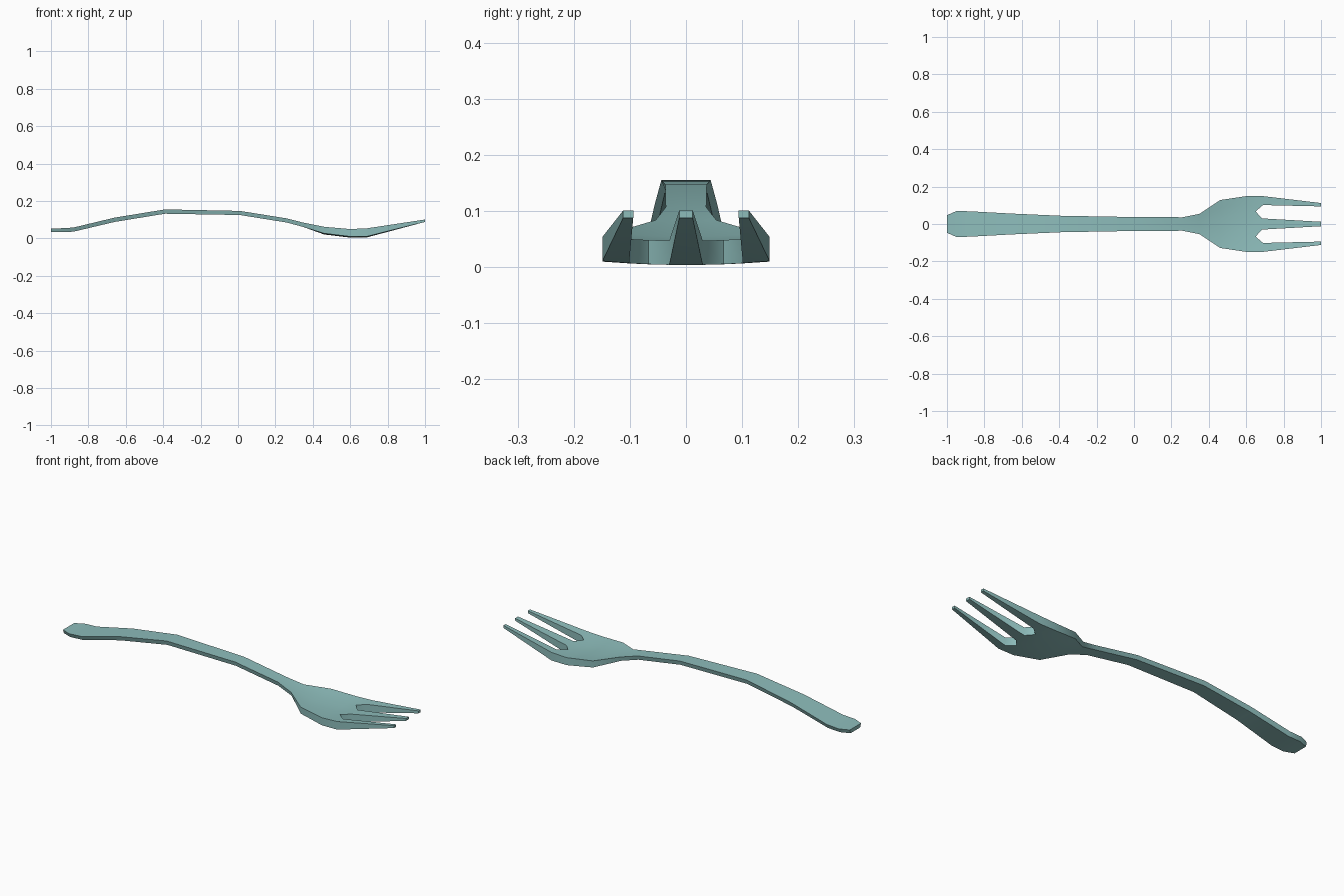
import bpy
import bmesh
import math

cube = bpy.data.objects.get("Cube")
if cube:
    bpy.data.objects.remove(cube, do_unlink=True)

teal = bpy.data.materials.new("soft_teal")
teal.use_nodes = True
colour = (0.27, 0.51, 0.50, 1)
teal.diffuse_color = colour
bsdf = teal.node_tree.nodes["Principled BSDF"]
bsdf.inputs["Base Color"].default_value = colour
bsdf.inputs["Roughness"].default_value = 0.6

# Stations along the fork: x, half width, underside z, top z, dish depth
STATIONS = [
    (-1.00, 0.047, 0.033, 0.053, 0),
    (-0.95, 0.069, 0.033, 0.054, 0),
    (-0.88, 0.068, 0.036, 0.058, 0),
    (-0.66, 0.056, 0.088, 0.111, 0),
    (-0.39, 0.044, 0.132, 0.155, 0),
    (0.01, 0.037, 0.125, 0.147, 0),
    (0.26, 0.036, 0.085, 0.107, 0),
    (0.35, 0.054, 0.061, 0.084, 0.002),
    (0.46, 0.128, 0.021, 0.062, 0.008),
    (0.60, 0.149, 0.004, 0.050, 0.009),
]
# Half of the columns across the width, as fractions of the half width
HALF = [1, 0.68, 0.45, 0.2]
COLUMNS = [-f for f in HALF] + HALF[::-1]
# Tine roots: the notches reach further back between the tines
ROOT_X = [0.69, 0.69, 0.65, 0.685]
TIP_Y = [0.112, 0.094, 0, 0.012]
TINES = (0, 3, 6)

bm = bmesh.new()


def pair(x, y, low, high, inset):
    """Top vertex and its slightly narrower underside vertex."""
    return bm.verts.new((x, y, high)), bm.verts.new((x, y * inset, low))


rows = []
for x, half, low, high, dish in STATIONS:
    inset = 0.86 if x < 0.4 else 1
    row = []
    for c in COLUMNS:
        rim = c * c
        row.append(pair(x, c * half, low + 0.006 * rim * (x > 0.4),
                        high - dish * (1 - rim), inset))
    rows.append(row)

# Tine roots and tips
roots, tips = [], []
for i, c in enumerate(COLUMNS):
    k = min(i, 7 - i)
    side = -1 if i < 4 else 1
    roots.append(pair(ROOT_X[k], c * 0.149, 0.004 + 0.007 * c * c,
                      0.047 + 0.007 * c * c, 1))
    tips.append(pair(1, side * TIP_Y[k], 0.088, 0.101, 1))
rows += [roots, tips]

# Top and bottom skins, leaving gaps between the tines
for r in range(len(rows) - 1):
    a, b = rows[r], rows[r + 1]
    for i in range(7):
        if b is tips and i not in TINES:
            continue
        bm.faces.new((a[i][0], b[i][0], b[i + 1][0], a[i + 1][0]))
        bm.faces.new((a[i][1], a[i + 1][1], b[i + 1][1], b[i][1]))

# Side walls around the whole outline
under = {top: low for row in rows for top, low in row}
for edge in [e for e in bm.edges if e.is_boundary and e.verts[0] in under]:
    p, q = edge.verts
    bm.faces.new((p, q, under[q], under[p]))

bmesh.ops.delete(bm, geom=[v for v in bm.verts if not v.link_faces], context="VERTS")
bmesh.ops.recalc_face_normals(bm, faces=bm.faces)
mesh = bpy.data.meshes.new("fork")
bm.to_mesh(mesh)
bm.free()
mesh.materials.append(teal)
fork = bpy.data.objects.new("fork", mesh)
bpy.context.collection.objects.link(fork)

bpy.ops.object.select_all(action="DESELECT")
fork.select_set(True)
bpy.context.view_layer.objects.active = fork
bpy.ops.object.shade_smooth_by_angle(angle=math.radians(50))
